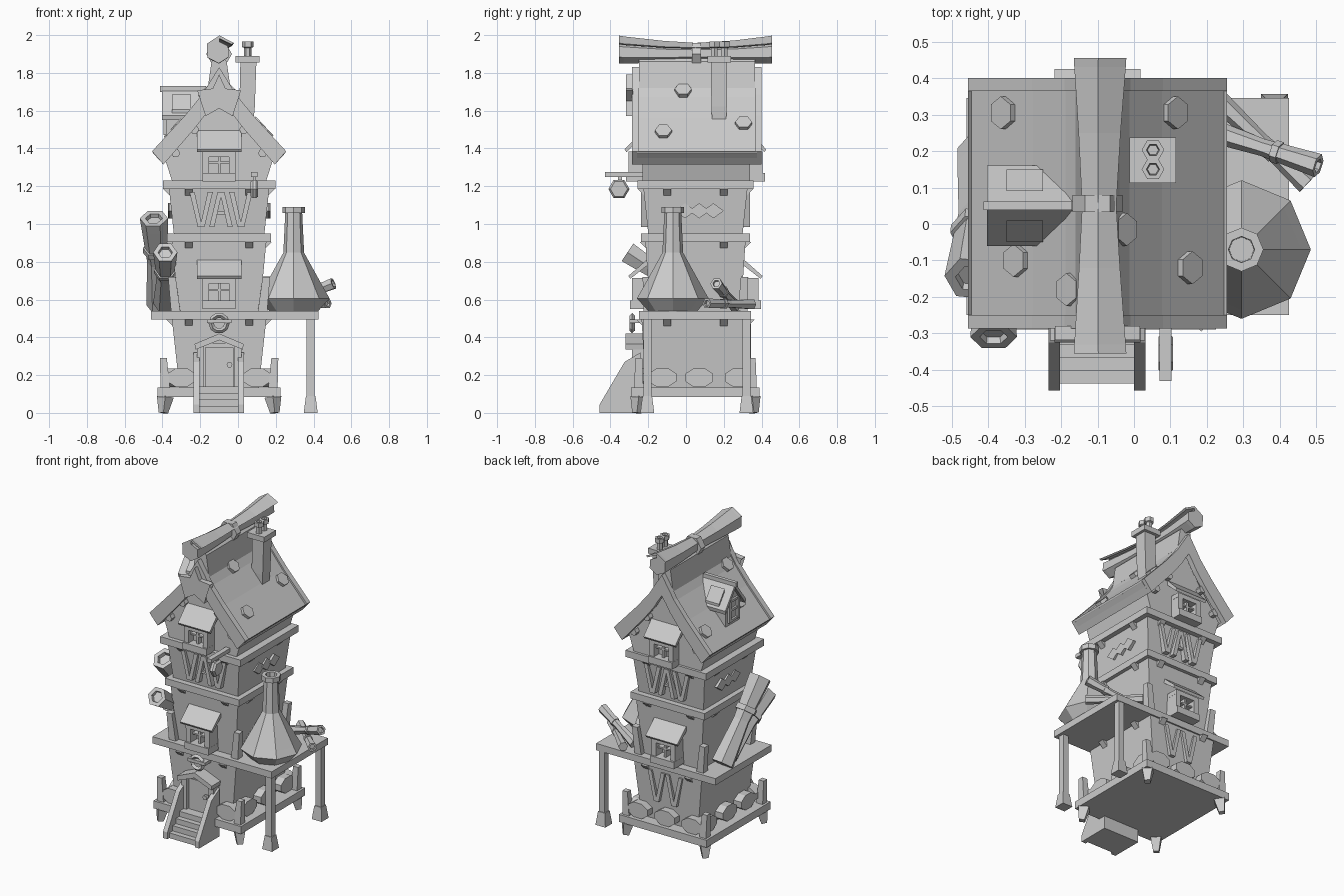
import bpy, bmesh
from math import pi, cos, sin
from mathutils import Vector

old = bpy.data.objects.get("Cube")
if old:
    bpy.data.objects.remove(old, do_unlink=True)

GREY = (0.6, 0.6, 0.6, 1)
mat = bpy.data.materials.new("plain grey")
mat.use_nodes = True
mat.diffuse_color = GREY
mat.node_tree.nodes["Principled BSDF"].inputs["Base Color"].default_value = GREY

CX, CY = -0.1, 0.05          # tower axis


def loft(name, rings):
    """Skin a list of equal-length point rings and cap both ends."""
    bm = bmesh.new()
    rows = [[bm.verts.new(p) for p in ring] for ring in rings]
    n = len(rows[0])
    for a, b in zip(rows, rows[1:]):
        for i in range(n):
            j = (i + 1) % n
            bm.faces.new((a[i], a[j], b[j], b[i]))
    caps = [bm.faces.new(rows[0][::-1]), bm.faces.new(rows[-1])]
    bmesh.ops.triangulate(bm, faces=caps)
    bmesh.ops.recalc_face_normals(bm, faces=bm.faces)
    me = bpy.data.meshes.new(name)
    bm.to_mesh(me)
    bm.free()
    me.materials.append(mat)
    ob = bpy.data.objects.new(name, me)
    bpy.context.collection.objects.link(ob)
    return ob


def poly(name, pts, axis, a, b):
    """Extrude a flat outline along one axis from a to b."""
    def put(p, c):
        return {"x": (c, *p), "y": (p[0], c, p[1]), "z": (*p, c)}[axis]
    return loft(name, [[put(p, c) for p in pts] for c in (a, b)])


def box(name, x0, x1, y0, y1, z0, z1):
    return poly(name, [(x0, y0), (x1, y0), (x1, y1), (x0, y1)], "z", z0, z1)


def storey(name, z0, hx0, hy0, z1, hx1, hy1):
    corners = [(-1, -1), (1, -1), (1, 1), (-1, 1)]
    return loft(name, [[(CX + i * hx, CY + j * hy, z) for i, j in corners]
                       for z, hx, hy in ((z0, hx0, hy0), (z1, hx1, hy1))])


def lathe(name, p, q, prof, sides=6, phase=0.0):
    """Turned form from p to q; prof lists (fraction, radius)."""
    p, q = Vector(p), Vector(q)
    d = (q - p).normalized()
    u = Vector((1, 0, 0)) if abs(d.z) > 0.99 else d.cross(Vector((0, 0, 1))).normalized()
    v = d.cross(u)
    angles = [phase + 2 * pi * k / sides for k in range(sides)]
    return loft(name, [[p.lerp(q, t) + (u * cos(a) + v * sin(a)) * r for a in angles]
                       for t, r in prof])


def mirror(pts):
    """Close a half outline (offset, z) around the tower axis."""
    return [(CX + x, z) for x, z in pts] + [(CX - x, z) for x, z in pts[::-1] if x > 0]


# Base, storeys and floor bands
storey("base_platform", 0.085, 0.325, 0.34, 0.135, 0.325, 0.34)
storey("ground_storey", 0.135, 0.21, 0.265, 0.495, 0.25, 0.285)
storey("second_storey", 0.54, 0.215, 0.24, 0.905, 0.25, 0.265)
storey("lower_band", 0.905, 0.275, 0.288, 0.95, 0.275, 0.288)
storey("third_storey", 0.95, 0.24, 0.25, 1.185, 0.265, 0.275)
storey("upper_band", 1.185, 0.298, 0.307, 1.23, 0.298, 0.307)
box("deck", -0.46, 0.425, -0.25, 0.345, 0.495, 0.54)

for i in (-1, 1):
    for j in (-1, 1):
        x, y = CX + i * 0.285, CY + j * 0.3
        lathe("base_foot", (x + i * 0.01, y + j * 0.01, 0), (x, y, 0.085), [(0, 0.025), (1, 0.045)], 4, pi / 4)
        lathe("base_post", (x, y, 0.13), (x + i * 0.01, y, 0.29), [(0, 0.035), (1, 0.026)], 4, pi / 4)
        lathe("corner_brace", (CX + i * 0.23, CY + j * 0.25, 0.54), (CX + i * 0.25, CY + j * 0.26, 0.72),
              [(0, 0.035), (1, 0.028)], 4, pi / 4)
        # Brackets under each floor
        for z, hx, hy in ((0.495, 0.25, 0.285), (0.905, 0.25, 0.265), (1.185, 0.265, 0.275)):
            y = CY + j * 0.15
            poly("side_bracket", [(CX + i * (hx - 0.03), z), (CX + i * (hx + 0.03), z),
                                  (CX + i * (hx - 0.02), z - 0.05)], "y", y - 0.02, y + 0.02)
            x = CX + i * 0.16
            poly("end_bracket", [(CY + j * (hy - 0.03), z), (CY + j * (hy + 0.03), z),
                                 (CY + j * (hy - 0.02), z - 0.05)], "x", x - 0.02, x + 0.02)

# Deck posts
for y in (-0.205, 0.32):
    lathe("deck_post", (0.385, y, 0), (0.385, y, 0.495),
          [(0, 0.052), (0.18, 0.036), (0.181, 0.03), (1, 0.03)], 4, pi / 4)

# Foundation stones
outline = [(0.08 * cos(a), 0.053 * sin(a)) for a in [pi / 8 + k * pi / 4 for k in range(8)]]
for i in (-1, 1):
    for y in (-0.125, 0.07, 0.28):
        poly("side_stone", [(y + u, 0.187 + v) for u, v in outline], "x", CX + i * 0.2, CX + i * 0.275)
for j, xs in ((-1, (-0.3, 0.1)), (1, (-0.3, -0.1, 0.1))):
    for x in xs:
        poly("end_stone", [(x + u, 0.187 + v) for u, v in outline], "y", CY + j * 0.25, CY + j * 0.32)

# Gable wall and roof
poly("gable_wall", mirror([(0, 1.74), (0.14, 1.53), (0.285, 1.34), (0.25, 1.23)]), "y", CY - 0.28, CY + 0.29)
outer = [(0, 1.83), (0.05, 1.75), (0.09, 1.685), (0.18, 1.575), (0.355, 1.385)]
inner = [(0, 1.69), (0.03, 1.645), (0.06, 1.595), (0.13, 1.505), (0.295, 1.315)]
middle = [((a + c) / 2, (b + d) / 2) for (a, b), (c, d) in zip(outer, inner)]


def roof(name, top, low, y0, y1):
    pts = [(-x, z) for x, z in top[:0:-1]] + top + low[::-1] + [(-x, z) for x, z in low[1:]]
    poly(name, [(CX + x, z) for x, z in pts], "y", y0, y1)


roof("roof_shell", [(x * 0.98, z - 0.012) for x, z in outer], middle, -0.26, 0.375)
roof("front_barge_board", outer, inner, -0.287, -0.25)
roof("back_barge_board", outer, inner, 0.365, 0.4)


def roof_z(x):
    x = abs(x - CX)
    for (a, b), (c, d) in zip(outer, outer[1:]):
        if x <= c:
            return b + (d - b) * (x - a) / (c - a)


for x, y in ((-0.355, 0.305), (-0.32, -0.1), (-0.175, -0.18), (0.11, 0.305), (0.15, -0.12), (-0.03, -0.015)):
    side = 1 if x > CX else -1
    p = Vector((x, y, roof_z(x) - 0.012))
    n = Vector((side * 0.72, 0, 0.69))
    lathe("roof_shingle", p - n * 0.02, p + n * 0.015, [(0, 0.045), (1, 0.045)], 6)
for i in (-1, 1):
    poly("eave_beam", [(CX + i * 0.35, 1.375), (CX + i * 0.355, 1.385), (CX + i * 0.295, 1.315), (CX + i * 0.285, 1.33)],
         "y", -0.26, 0.375)
    for x, z in ((0.23, 1.375), (0.13, 1.5)):
        lathe("purlin", (CX + i * x, -0.265, z), (CX + i * x, 0.375, z), [(0, 0.024), (1, 0.024)])

# Rolled ridge with binding
turns = [(0.09 * 0.92 ** k, k * pi / 3 + 0.5) for k in range(10)]
coil = [(r * cos(a), r * sin(a)) for r, a in turns]
coil += [((r - 0.015) * cos(a), (r - 0.015) * sin(a)) for r, a in turns[::-1]]
loft("ridge_roll", [[(CX + s * u, y, z + s * v) for u, v in coil] for y, s, z in
                    ((-0.355, 1, 1.915), (-0.33, 0.98, 1.912), (-0.12, 0.78, 1.905),
                     (0.05, 0.65, 1.905), (0.25, 0.8, 1.905), (0.43, 0.98, 1.912), (0.455, 1, 1.915))])
lathe("ridge_binding", (CX, 0.033, 1.9), (CX, 0.08, 1.9), [(0, 0.068), (1, 0.068)])
poly("ridge_saddle", mirror([(0, 1.9), (0.04, 1.86), (0.06, 1.72)]), "y", -0.25, 0.365)

# Chimney
lathe("chimney", (0.045, 0.175, 1.52), (0.055, 0.175, 1.86), [(0, 0.05), (0.3, 0.058), (1, 0.06)], 4, pi / 4)
box("chimney_cap", -0.013, 0.115, 0.113, 0.237, 1.855, 1.89)
for y in (0.15, 0.203):
    lathe("chimney_pot", (0.052, y, 1.885), (0.052, y, 1.965),
          [(0, 0.02), (0.6, 0.02), (0.65, 0.031), (1, 0.031), (1, 0.018), (0.6, 0.015)])

# Dormer
poly("dormer_body", [(CY - 0.075, 1.42), (CY - 0.075, 1.6), (CY, 1.7), (CY + 0.075, 1.6), (CY + 0.075, 1.42)],
     "x", -0.38, -0.18)
for j in (-1, 1):
    poly("dormer_roof", [(CY, 1.72), (CY + j * 0.11, 1.575), (CY + j * 0.105, 1.55), (CY, 1.69)], "x", -0.403, -0.17)
    x = -0.3
    poly("dormer_shingle", [(CY + j * 0.04, 1.685), (CY + j * 0.1, 1.605), (CY + j * 0.1, 1.58), (CY + j * 0.04, 1.65)],
         "x", x - 0.05, x + 0.05)
    box("dormer_jamb", -0.395, -0.37, CY + j * 0.045 - 0.01, CY + j * 0.045 + 0.01, 1.47, 1.61)
box("dormer_ridge", -0.413, -0.17, CY - 0.012, CY + 0.012, 1.7, 1.73)
for z in (1.47, 1.54, 1.6):
    box("dormer_rail", -0.393, -0.37, CY - 0.05, CY + 0.05, z, z + 0.015)


# Windows with awnings, and timber braces, on both gable ends
def window(j, z0, z1, wall, front):
    def part(name, x0, x1, a, b, za, zb):
        box(name, CX + x0, CX + x1, CY + j * a, CY + j * b, za, zb)
    part("window_pane", -0.07, 0.07, wall, wall + 0.035, z0, z1)
    for x in (-0.07, 0.07):
        part("window_jamb", x - 0.017, x + 0.017, wall, front, z0, z1)
    part("window_sill", -0.088, 0.088, wall, front + 0.012, z0, z0 + 0.045)
    part("window_head", -0.088, 0.088, wall, front, z1 - 0.03, z1)
    part("window_mullion", -0.007, 0.007, wall, front - 0.02, z0, z1)
    part("window_bar", -0.07, 0.07, wall, front - 0.02, z0 + 0.095, z0 + 0.105)
    poly("window_awning", [(CY + j * y, z) for y, z in
                           ((wall, z1 + 0.12), (front + 0.02, z1 + 0.01), (front + 0.01, z1 - 0.005), (wall, z1 + 0.085))],
         "x", CX - 0.118, CX + 0.118)


def braces(j, z0, z1, wall, spots):
    for x, up in spots:
        a, b = (z1, z0) if up else (z0, z1)
        for s in (-1, 1):
            pts = [(x + s * 0.062, a), (x + s * 0.035, a), (x - s * 0.006, b), (x + s * 0.018, b)]
            poly("timber_brace", [(CX + u, v) for u, v in pts], "y", CY + j * (wall - 0.04), CY + j * wall)


for j in (-1, 1):
    window(j, 0.55, 0.715, 0.23, 0.335)
    window(j, 1.225, 1.385, 0.27, 0.355)
    braces(j, 0.985, 1.17, 0.288, ((-0.095, True), (0.01, False), (0.115, True)))
    box("brace_tie", CX - 0.02, CX + 0.035, CY + j * 0.25, CY + j * 0.28, 1.05, 1.065)
braces(1, 0.27, 0.47, 0.295, ((-0.05, True), (0.08, True)))

# Diamond panels on both flanks
for i in (-1, 1):
    for k in (-1, 0, 1):
        y = CY + 0.02 + k * 0.075
        poly("diamond_panel", [(y - 0.055, 1.07), (y, 1.11), (y + 0.055, 1.07), (y, 1.03)],
             "x", CX + i * 0.235, CX + i * (0.267 + 0.004 * k))

# Star on the front gable
star = [(CX + r * sin(k * pi / 5), 1.67 + r * cos(k * pi / 5)) for k in range(10) for r in [0.058 if k % 2 else 0.122]]
poly("gable_star", star, "y", -0.318, -0.28)

# Door, porch and stairs
box("door_surround", -0.21, 0.01, -0.26, -0.17, 0.13, 0.37)
box("door", -0.175, -0.025, -0.268, -0.2, 0.135, 0.345)
for x in (-0.2, 0.0):
    box("door_post", x - 0.018, x + 0.018, -0.285, -0.2, 0.13, 0.36)
poly("porch_roof", mirror([(0, 0.42), (0.13, 0.365), (0.125, 0.335), (0, 0.385)]), "y", -0.32, -0.2)
lathe("door_knob", (-0.045, -0.29, 0.255), (-0.045, -0.25, 0.255), [(0, 0.016), (1, 0.016)])
bpy.ops.mesh.primitive_torus_add(major_segments=10, minor_segments=4, major_radius=0.042, minor_radius=0.014,
                                 location=(CX, -0.285, 0.475), rotation=(pi / 2, 0, 0))
ring = bpy.context.object
ring.name = "door_ring"
ring.data.materials.append(mat)
box("ring_mount", CX - 0.065, CX + 0.065, -0.3, -0.2, 0.475, 0.495)
for x in (-0.235, 0.0):
    poly("stair_stringer", [(-0.457, 0), (-0.457, 0.045), (-0.325, 0.27), (-0.24, 0.32), (-0.24, 0)], "x", x, x + 0.032)
for k in range(4):
    box("stair_step", -0.21, 0.005, -0.437 + k * 0.035, -0.24, 0, 0.035 + k * 0.035)

# Hanging lantern on a bracket arm
box("lantern_arm", 0.07, 0.103, -0.43, -0.23, 1.25, 1.275)
box("lantern_hook", 0.08, 0.093, -0.36, -0.34, 1.22, 1.255)
lathe("lantern", (0.067, -0.355, 1.185), (0.107, -0.355, 1.185), [(0, 0.045), (0.3, 0.056), (0.7, 0.056), (1, 0.045)])

# Flask-shaped boiler on the deck, with open neck
lathe("flask", (0.295, -0.07, 0.54), (0.295, -0.07, 1.09),
      [(0, 0.13), (0.12, 0.19), (0.2, 0.165), (0.56, 0.055), (0.94, 0.045), (0.94, 0.06), (1, 0.06),
       (1, 0.036), (0.85, 0.034)], 8)

# Rolled scrolls on the deck and against the far wall
flare = [(0, 1), (0.1, 0.95), (0.5, 0.72), (0.9, 0.95), (1, 1)]
for p, q, r in (((0.2, 0.26, 0.565), (0.505, 0.16, 0.685), 0.033), ((0.22, 0.35, 0.575), (0.475, 0.11, 0.58), 0.03),
                ((-0.41, 0.2, 0.57), (-0.445, -0.15, 1.03), 0.075), ((-0.385, 0.1, 0.58), (-0.385, -0.31, 0.85), 0.064)):
    lathe("scroll", p, q, [(t, s * r) for t, s in flare] + [(1, 0.6 * r), (0.96, 0.55 * r)])
    lathe("scroll_band", p, q, [(0.6, r * 0.95), (0.66, r * 0.95)])
